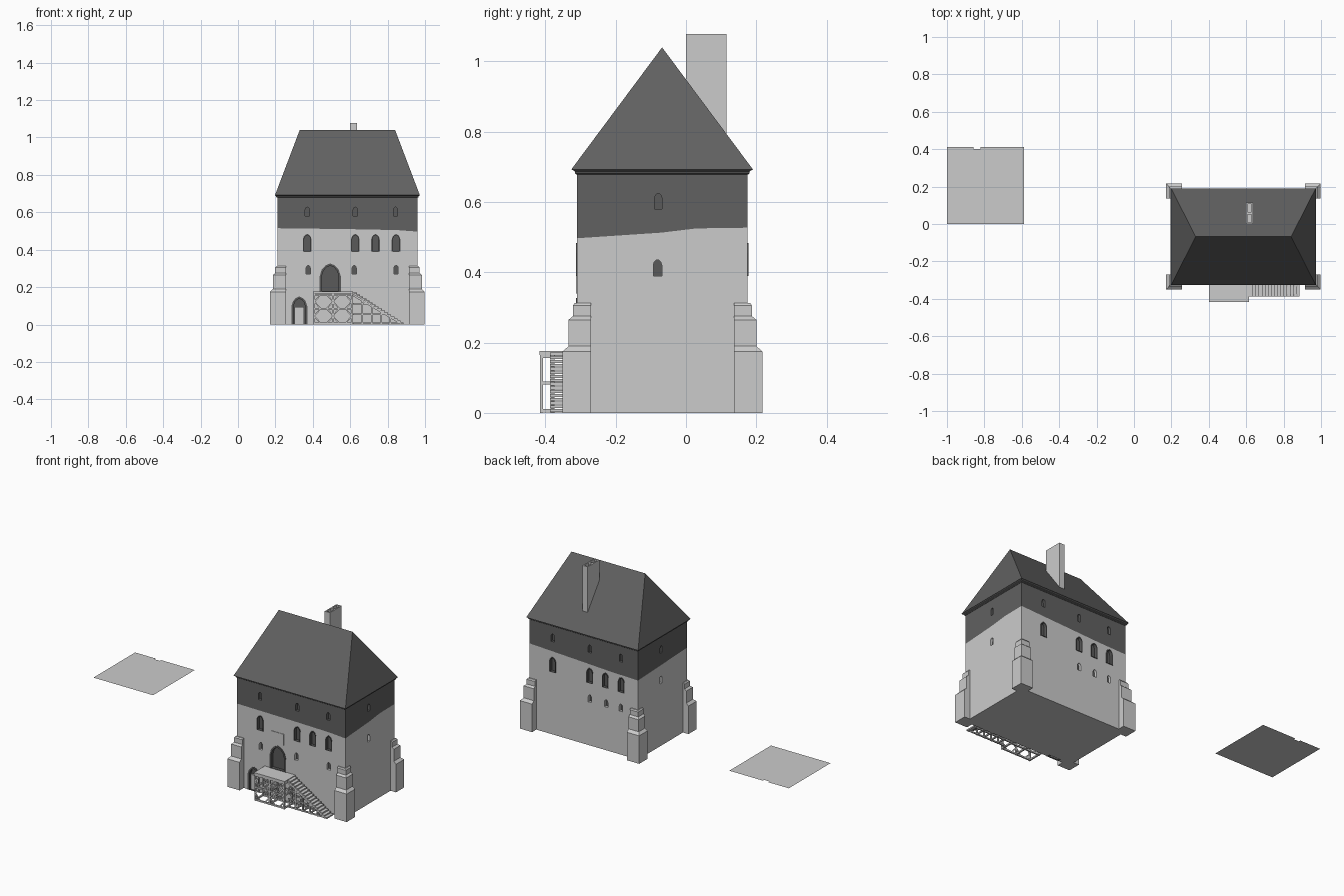
import bpy, bmesh
from mathutils import Vector, Matrix

if "Cube" in bpy.data.objects:
    bpy.data.objects.remove(bpy.data.objects["Cube"])

CX, CY = 0.585, -0.067
X0, X1, Y0, Y1 = 0.21, 0.96, -0.31, 0.175


def material(name, v):
    m = bpy.data.materials.new(name)
    m.diffuse_color = (*v, 1)
    m.use_nodes = True
    m.node_tree.nodes["Principled BSDF"].inputs["Base Color"].default_value = m.diffuse_color
    return m


DARK = material("dark_shingle", (0.12, 0.12, 0.12))
SHADE = material("dark_opening", (0.1, 0.1, 0.1))


def finish(name, bm, mat=None):
    bmesh.ops.recalc_face_normals(bm, faces=bm.faces)
    me = bpy.data.meshes.new(name)
    bm.to_mesh(me)
    bm.free()
    ob = bpy.data.objects.new(name, me)
    bpy.context.collection.objects.link(ob)
    if mat:
        me.materials.append(mat)
    return ob


def box(bm, x0, x1, y0, y1, z0, z1):
    m = Matrix.Translation(((x0 + x1) / 2, (y0 + y1) / 2, (z0 + z1) / 2))
    bmesh.ops.create_cube(bm, size=1, matrix=m @ Matrix.Diagonal((x1 - x0, y1 - y0, z1 - z0, 1)))


def beam(bm, p, q, t=0.009):
    p, q = Vector(p), Vector(q)
    d = q - p
    m = Matrix.Translation((p + q) / 2) @ d.to_track_quat('X', 'Y').to_matrix().to_4x4()
    bmesh.ops.create_cube(bm, size=1, matrix=m @ Matrix.Diagonal((d.length, t, t, 1)))


def loft(bm, rings):
    # closed solid through rings of equal length, fan caps
    vs = [[bm.verts.new(p) for p in r] for r in rings]
    n = len(vs[0])
    for a, b in zip(vs, vs[1:]):
        for i in range(n):
            j = (i + 1) % n
            bm.faces.new((a[i], a[j], b[j], b[i]))
    for r in (vs[0], vs[-1]):
        c = bm.verts.new(sum((v.co for v in r), Vector()) / n)
        for i in range(n):
            bm.faces.new((r[i], r[(i + 1) % n], c))


def rect(x0, x1, y0, y1, z):
    return [(x0, y0, z), (x1, y0, z), (x1, y1, z), (x0, y1, z)]


def cut(ob, cutter):
    mod = ob.modifiers.new("cut", 'BOOLEAN')
    mod.operation, mod.solver, mod.object = 'DIFFERENCE', 'EXACT', cutter
    bpy.context.view_layer.objects.active = ob
    bpy.ops.object.modifier_apply(modifier=mod.name)


# Walls: light masonry below, dark band above a wavy line
wave = [(X0, Y0, .515), (.6, Y0, .51), (.85, Y0, .505), (X1, Y0, .497), (X1, -.07, .513),
        (X1, .03, .525), (X1, Y1, .527), (.6, Y1, .51), (.4, Y1, .5), (X0, Y1, .495), (X0, -.07, .505)]
walls = []
for name, lo, hi, mat in (("lower_wall", 0, None, None), ("upper_wall", None, .685, DARK)):
    bm = bmesh.new()
    loft(bm, [[(x, y, z if h is None else h) for x, y, z in wave] for h in (lo, hi)])
    walls.append(finish(name, bm, mat))


# Openings: pointed-arch outlines placed on each facade
def place(face, u, d, z):
    return {'front': (CX + u, Y0 - d, z), 'back': (CX - u, Y1 + d, z),
            'right': (X1 + d, CY + u, z), 'left': (X0 - d, CY - u, z)}[face]


def arch(u, w, z0, z1):
    h = w / 2
    right = [(h, z0), (h, z1 - .62 * w), (.8 * h, z1 - .3 * w), (.45 * h, z1 - .1 * w)]
    return [(u + a, z) for a, z in right] + [(u, z1)] + [(u - a, z) for a, z in reversed(right)]


def slab(bm, face, outline, d0, d1):
    loft(bm, [[place(face, u, d, z) for u, z in outline] for d in (d0, d1)])


def frame(bm, face, outer, inner, d0, d1):
    loops = [[bm.verts.new(place(face, u, d, z)) for u, z in o]
             for o, d in ((outer, d0), (outer, d1), (inner, d1), (inner, d0))]
    n = len(outer)
    for k in range(4):
        a, b = loops[k], loops[(k + 1) % 4]
        for i in range(n):
            j = (i + 1) % n
            bm.faces.new((a[i], a[j], b[j], b[i]))


windows = []
for face in ('front', 'back'):
    windows += [(face, u, .022, .58, .628, 0) for u in (-.215, .042, .257)]
    windows += [(face, u, .046, .39, .484, .006) for u in (-.215, .042, .15, .26)]
    low = (-.21, .036, .26) if face == 'front' else (.042, .155, .257)
    windows += [(face, u, .023, .27, .316, 0) for u in low]
for face in ('left', 'right'):
    windows += [(face, -.012, .02, .58, .625, 0), (face, -.014, .024, .39, .436, 0)]
windows += [('front', -.092, .114, .175, .327, .012), ('front', -.257, .085, -.01, .15, .012)]

holes, panes, frames = bmesh.new(), bmesh.new(), bmesh.new()
for face, u, w, z0, z1, f in windows:
    out = arch(u, w, z0, z1)
    slab(holes, face, out, -.022, .01)
    slab(panes, face, arch(u, w, max(z0, 0), z1), -.024, -.016)
    if f:
        z0 = max(z0, 0)
        frame(frames, face, arch(u, w, z0, z1), arch(u, w - 2 * f, z0 + f * .3, z1 - f), -.018, .003)
cutter = finish("opening_cutter", holes)
cutter.hide_render = True
for w in walls:
    cut(w, cutter)
bpy.data.objects.remove(cutter)
finish("window_panes", panes, SHADE)
finish("opening_frames", frames, SHADE)

bm = bmesh.new()
box(bm, .302, .354, Y0 + .005, Y0 + .018, 0, .095)
finish("lower_door_leaf", bm)
bm = bmesh.new()
box(bm, .45, .535, Y0 - .003, Y0 + .001, .34, .41)
finish("wall_plaque", bm)

# Cornice and hipped roof
bm = bmesh.new()
loft(bm, [rect(X0 - e, X1 + e, Y0 - e, Y1 + e, z)
          for e, z in ((.001, .678), (.006, .682), (.006, .687), (.014, .692))])
finish("cornice", bm, DARK)
bm = bmesh.new()
e = [bm.verts.new(p) for p in rect(.198, .972, -.327, .191, .692)]
r = [bm.verts.new((x, CY - .001, 1.04)) for x in (.33, .84)]
for f in ((e[3], e[2], e[1], e[0]), (e[0], e[1], r[1], r[0]), (e[2], e[3], r[0], r[1]),
          (e[1], e[2], r[1]), (e[3], e[0], r[0])):
    bm.faces.new(f)
finish("roof", bm, DARK)

# Chimney with two flues
bm = bmesh.new()
box(bm, .6, .636, 0, .115, .75, 1.078)
chimney = finish("chimney", bm)
bm = bmesh.new()
box(bm, .607, .629, .008, .052, 1.03, 1.1)
box(bm, .607, .629, .063, .107, .98, 1.1)
flues = finish("flue_cutter", bm)
flues.hide_render = True
cut(chimney, flues)
bpy.data.objects.remove(flues)

# Stepped corner buttresses
bm = bmesh.new()
steps = [(.413, .284, 0), (.413, .284, .175), (.398, .267, .19), (.398, .267, .265),
         (.386, .255, .275), (.386, .255, .305), (.38, .25, .312)]
for sx in (-1, 1):
    for sy in (-1, 1):
        loft(bm, [[(CX + sx * a, CY + sy * b, z) for a, b in
                   ((.328, .203), (hx, .203), (hx, hy), (.328, hy))] for hx, hy, z in steps])
finish("corner_buttresses", bm)

# Landing deck and its braced timber frame
bm = bmesh.new()
box(bm, .402, .615, -.417, Y0, .165, .176)
finish("landing_deck", bm)
bm = bmesh.new()
cols, rows = (.408, .508, .608), (.006, .085, .16)
for y in (-.411, -.335):
    for x in cols:
        beam(bm, (x, y, 0), (x, y, .166))
    for z in rows:
        beam(bm, (cols[0], y, z), (cols[2], y, z))
    for a, b in zip(cols, cols[1:]):
        for c, d in zip(rows, rows[1:]):
            for x, s in ((a, 1), (b, -1)):
                for z, t in ((c, 1), (d, -1)):
                    beam(bm, (x + s * .034, y, z), (x, y, z + t * .038), .007)
for x in cols:
    for z in rows:
        beam(bm, (x, -.415, z), (x, Y0, z))
finish("landing_frame", bm)

# Stair flight with stringers
bm = bmesh.new()
n, xs, xe, top = 16, .615, .882, .172
for i in range(n):
    x = xs + (xe - xs) * i / n
    z = top * (1 - i / n)
    box(bm, x, x + (xe - xs) / n + .004, -.387, -.322, z - .008, z)
for y in (-.38, -.329):
    beam(bm, (xs, y, top - .014), (xe - .008, y, .005), .011)
finish("stair_flight", bm)

# Lattice carrying the stairs
bm = bmesh.new()
for y in (-.38, -.329):
    for z in (.006, .055, .11):
        beam(bm, (xs, y, z), (xs + (xe - xs) * (1 - z / top) - .012, y, z), .008)
    for x in (.665, .715, .765, .815):
        beam(bm, (x, y, 0), (x, y, top * (xe - x) / (xe - xs) - .008), .008)
for x in (.665, .715, .765, .815):
    beam(bm, (x, -.38, .006), (x, Y0, .006), .008)
finish("stair_lattice", bm)

# Separate flat ground panel with a notch in its rear edge
bm = bmesh.new()
pts = [(-1, 0), (-.588, 0), (-.588, .412), (-.82, .412), (-.82, .4), (-.857, .4), (-.857, .412), (-1, .412)]
bm.faces.new([bm.verts.new((x, y, .235)) for x, y in pts])
finish("flat_panel", bm)
